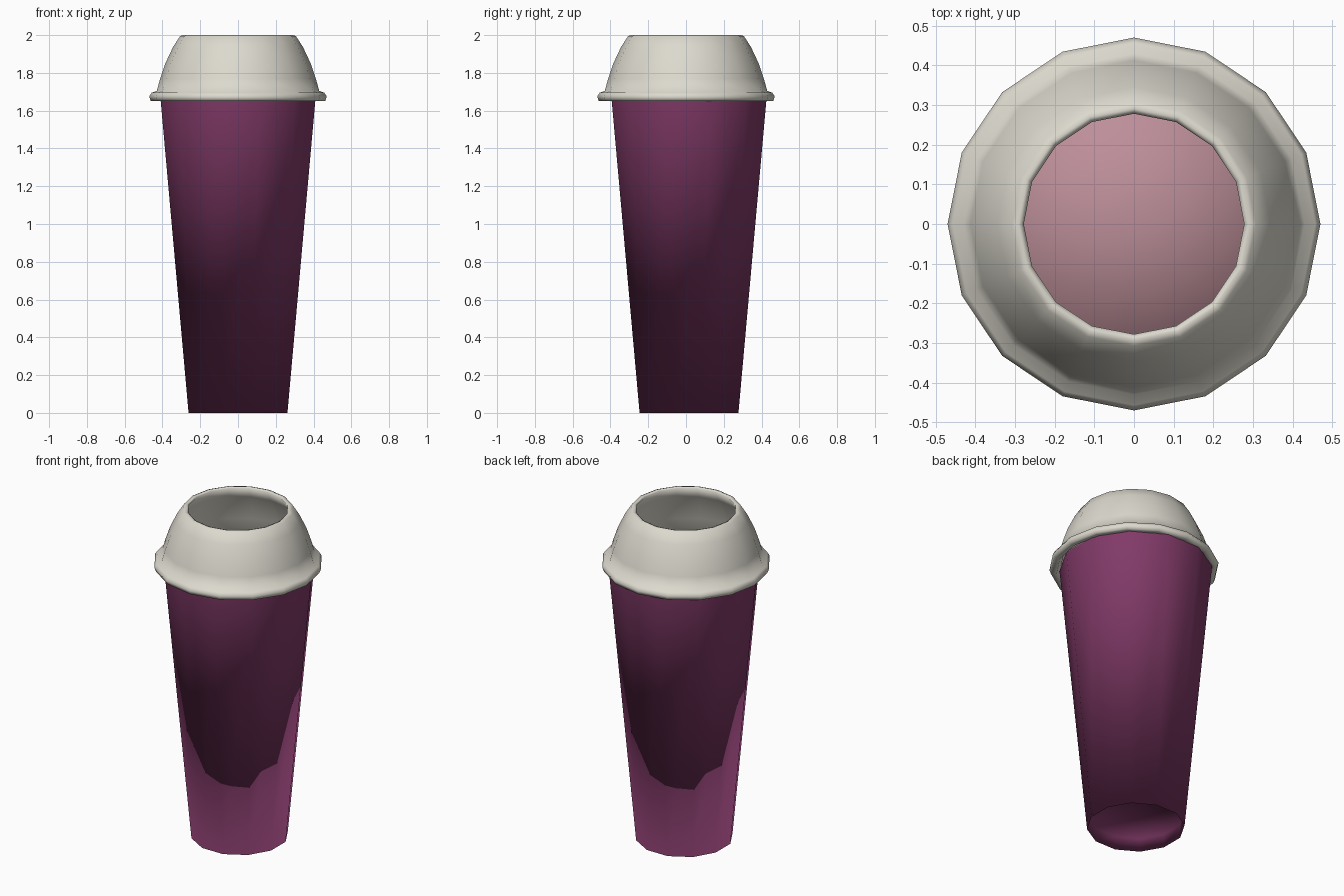
import bpy, bmesh, math

if "Cube" in bpy.data.objects:
    bpy.data.objects.remove(bpy.data.objects["Cube"])


def material(name, rgb):
    m = bpy.data.materials.new(name)
    m.diffuse_color = (*rgb, 1)
    m.use_nodes = True
    m.node_tree.nodes["Principled BSDF"].inputs["Base Color"].default_value = m.diffuse_color
    return m


def lathe(name, profile, sides, mat, turn=0.0, y=0.0, closed=False):
    """Spin a (radius, z) profile about z; radius 0 makes a single pole point."""
    bm = bmesh.new()
    rings = []
    for r, z in profile:
        if r == 0:
            rings.append([bm.verts.new((0, 0, z))] * sides)
        else:
            rings.append([bm.verts.new((r * math.cos(turn + math.tau * i / sides),
                                        r * math.sin(turn + math.tau * i / sides), z))
                          for i in range(sides)])
    pairs = list(zip(rings, rings[1:]))
    if closed:
        pairs.append((rings[-1], rings[0]))
    for a, b in pairs:
        for i in range(sides):
            j = (i + 1) % sides
            bm.faces.new(dict.fromkeys((a[i], a[j], b[j], b[i])))
    bmesh.ops.recalc_face_normals(bm, faces=bm.faces)
    mesh = bpy.data.meshes.new(name)
    bm.to_mesh(mesh)
    bm.free()
    mesh.materials.append(mat)
    for p in mesh.polygons:
        p.use_smooth = True
    ob = bpy.data.objects.new(name, mesh)
    ob.location.y = y
    bpy.context.collection.objects.link(ob)
    return ob


plum = material("plum", (0.22, 0.042, 0.138))
cream = material("cream", (0.72, 0.70, 0.62))
pink = material("pink", (0.51, 0.275, 0.32))
turn = math.radians(15)

# Tapered twelve-sided cup with a recessed base
lathe("cup_body", [(0, 0.08), (0.268, 0.08), (0.271, 0), (0.424, 1.655)],
      12, plum, turn, 0.016)

# Drink surface closing the cup
lathe("drink_surface", [(0, 1.66), (0.424, 1.66), (0.424, 1.655)],
      12, pink, turn, 0.016)

# Open dome lid: outer skin with rolled flange, then inner skin
lid_profile = [
    (0.278, 1.995), (0.292, 2.0), (0.307, 1.995), (0.345, 1.935), (0.385, 1.85),
    (0.412, 1.77), (0.43, 1.705), (0.457, 1.695), (0.47, 1.675), (0.462, 1.652),
    (0.43, 1.65), (0.407, 1.69), (0.388, 1.76), (0.36, 1.84), (0.32, 1.925),
]
lathe("dome_lid", lid_profile, 16, cream, closed=True)
